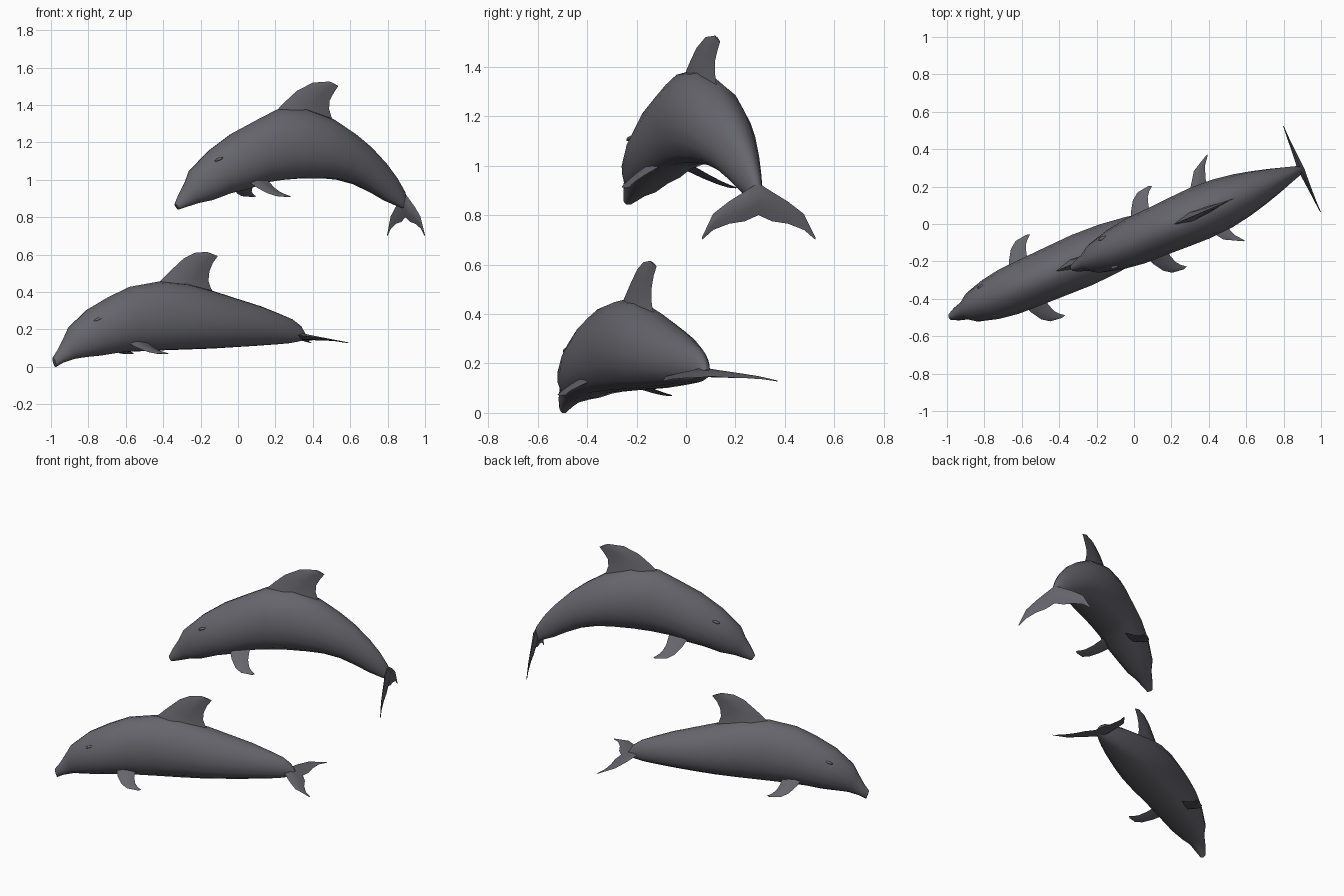
import bpy, bmesh, math
from mathutils import Vector

cube = bpy.data.objects.get("Cube")
if cube:
    bpy.data.objects.remove(cube, do_unlink=True)

YAW = math.atan(0.432)
COS, SIN = math.cos(YAW), math.sin(YAW)

skin = bpy.data.materials.new("slate_grey_skin")
GREY = (0.13, 0.13, 0.15, 1)
skin.diffuse_color = GREY
skin.use_nodes = True
bsdf = skin.node_tree.nodes["Principled BSDF"]
bsdf.inputs["Base Color"].default_value = GREY
bsdf.inputs["Roughness"].default_value = 0.7

# Half of the body cross-section: (share of half width, share of height), belly to back
SECTION = [(0, 0), (.45, .01), (.76, .1), (.95, .27), (1, .46), (.9, .68), (.62, .87), (.28, .975), (0, 1)]


def loft(name, rings, angle=40):
    """Skin a list of equal-sized point rings and close both ends."""
    bm = bmesh.new()
    loops = [[bm.verts.new(p) for p in ring] for ring in rings]
    n = len(loops[0])
    for a, b in zip(loops, loops[1:]):
        for i in range(n):
            j = (i + 1) % n
            bm.faces.new((a[i], a[j], b[j], b[i]))
    bm.faces.new(loops[0])
    bm.faces.new(loops[-1])
    bmesh.ops.recalc_face_normals(bm, faces=bm.faces)
    finish(name, bm, angle)


def finish(name, bm, angle):
    mesh = bpy.data.meshes.new(name)
    bm.to_mesh(mesh)
    bm.free()
    mesh.materials.append(skin)
    ob = bpy.data.objects.new(name, mesh)
    bpy.context.collection.objects.link(ob)
    bpy.ops.object.select_all(action='DESELECT')
    ob.select_set(True)
    bpy.context.view_layer.objects.active = ob
    bpy.ops.object.shade_smooth_by_angle(angle=math.radians(angle))


def blade_ring(lead, trail, normal, thick):
    """Thin six-sided fin section between leading and trailing edge."""
    a, b = lead.lerp(trail, .3), lead.lerp(trail, .65)
    n = normal * thick
    return [lead, a + n, b + n * .7, trail, b - n * .7, a - n]


def dolphin(prefix, nose, stations, dorsal, flipper_z, fluke_root, fluke_dir, eye):
    xn, yn = nose

    def place(x, t, z):
        # x along the body, t sideways from its centre plane
        return Vector((x - t * SIN, yn + (x - xn) * SIN / COS + t * COS, z))

    # Body: one ring per station, spanning from belly point to back point
    rings = []
    for xt, zt, xb, zb, w in stations:
        half = [(f * w, xb + (xt - xb) * h, zb + (zt - zb) * h) for f, h in SECTION]
        ring = [place(x, t, z) for t, x, z in half]
        ring += [place(x, -t, z) for t, x, z in half[-2:0:-1]]
        rings.append(ring)
    loft(prefix + "_body", rings)

    # Dorsal fin
    side = Vector((-SIN, COS, 0))
    loft(prefix + "_dorsal_fin",
         [blade_ring(place(lx, 0, lz), place(tx, 0, tz), side, th)
          for lx, lz, tx, tz, th in dorsal])

    # Flippers: leading s, t and trailing s, t, thickness
    z0, z1 = flipper_z
    plan = [(.385, .07, .51, .07, .016), (.415, .15, .515, .145, .012),
            (.45, .205, .53, .19, .008), (.49, .234, .55, .215, .005),
            (.555, .242, .575, .235, .002)]
    for sign, label in ((1, "left"), (-1, "right")):
        def at(s, t):
            return place(xn + s * COS, sign * t, z0 + (z1 - z0) * (t - .07) / .17)
        loft(f"{prefix}_{label}_flipper",
             [blade_ring(at(ls, lt), at(ts, tt), Vector((0, 0, 1)), th)
              for ls, lt, ts, tt, th in plan])

    # Tail flukes: sideways t, leading and trailing distance, thickness
    half = [(.25, .19, .2, .002), (.2, .095, .16, .004), (.13, .045, .135, .008),
            (.06, .005, .125, .013), (0, -.03, .1, .018)]
    span = half + [(-t, a, b, th) for t, a, b, th in half[-2::-1]]
    dx, dz = fluke_dir
    rx, rz = fluke_root
    normal = Vector((-dz * COS, -dz * SIN, dx))

    def tail(q, t):
        return place(rx + q * dx * COS, t, rz + q * dz)
    loft(prefix + "_tail_flukes",
         [blade_ring(tail(a, t), tail(b, t), normal, th) for t, a, b, th in span])

    # Eyelid ridges
    for sign, label in ((1, "left"), (-1, "right")):
        bm = bmesh.new()
        bmesh.ops.create_icosphere(bm, subdivisions=2, radius=1)
        c = place(eye[0], sign * .083, eye[1])
        for v in bm.verts:
            x, y, z = v.co.x * .025, v.co.y * .01, v.co.z * .008 + v.co.x * .008
            v.co = c + Vector((x * COS - y * SIN, x * SIN + y * COS, z))
        finish(f"{prefix}_{label}_eyelid", bm, 40)


# Stations: back x, z, belly x, z, half width (nose to tail)
lower_body = [
    (-.99, .05, -.975, 0, .018), (-.96, .095, -.94, .022, .036), (-.925, .165, -.88, .042, .052),
    (-.9, .215, -.82, .052, .085), (-.8, .31, -.74, .06, .113), (-.69, .375, -.65, .075, .13),
    (-.58, .428, -.56, .082, .134), (-.42, .457, -.42, .088, .14), (-.28, .447, -.28, .093, .145),
    (-.13, .405, -.14, .098, .138), (0, .363, -.01, .106, .12), (.12, .325, .1, .113, .097),
    (.22, .285, .2, .12, .07), (.29, .255, .27, .126, .048), (.335, .22, .32, .135, .03),
    (.36, .175, .355, .145, .018)]
upper_body = [
    (-.338, .872, -.318, .842, .018), (-.315, .925, -.27, .858, .036), (-.283, .985, -.22, .875, .052),
    (-.257, 1.05, -.15, .89, .085), (-.15, 1.16, -.06, .925, .113), (-.03, 1.25, .04, .95, .13),
    (.1, 1.32, .14, .985, .134), (.21, 1.377, .24, 1.0, .14), (.36, 1.38, .34, 1.008, .145),
    (.508, 1.326, .45, 1.008, .138), (.62, 1.25, .54, 1.0, .12), (.705, 1.18, .63, .975, .097),
    (.79, 1.09, .72, .93, .07), (.85, 1.01, .785, .89, .048), (.893, .935, .84, .865, .03),
    (.905, .87, .875, .85, .018)]

# Dorsal sections: leading x, z, trailing x, z, thickness
lower_dorsal = [
    (-.45, .42, -.11, .37, .035), (-.41, .465, -.145, .42, .025), (-.36, .515, -.158, .46, .019),
    (-.29, .58, -.153, .51, .013), (-.23, .61, -.135, .555, .009), (-.165, .615, -.108, .592, .004)]
upper_dorsal = [
    (.18, 1.33, .53, 1.28, .035), (.22, 1.385, .5, 1.335, .025), (.265, 1.43, .487, 1.38, .019),
    (.315, 1.476, .49, 1.425, .013), (.4, 1.52, .512, 1.465, .009), (.49, 1.526, .537, 1.502, .004)]

dolphin("lower_dolphin", (-.99, -.5), lower_body, lower_dorsal, (.14, .07),
        (.314, .168), (.98, -.2), (-.78, .255))
dolphin("upper_dolphin", (-.338, -.24), upper_body, upper_dorsal, (1.0, .91),
        (.893, .9), (.03, -1.0), (-.135, 1.11))
